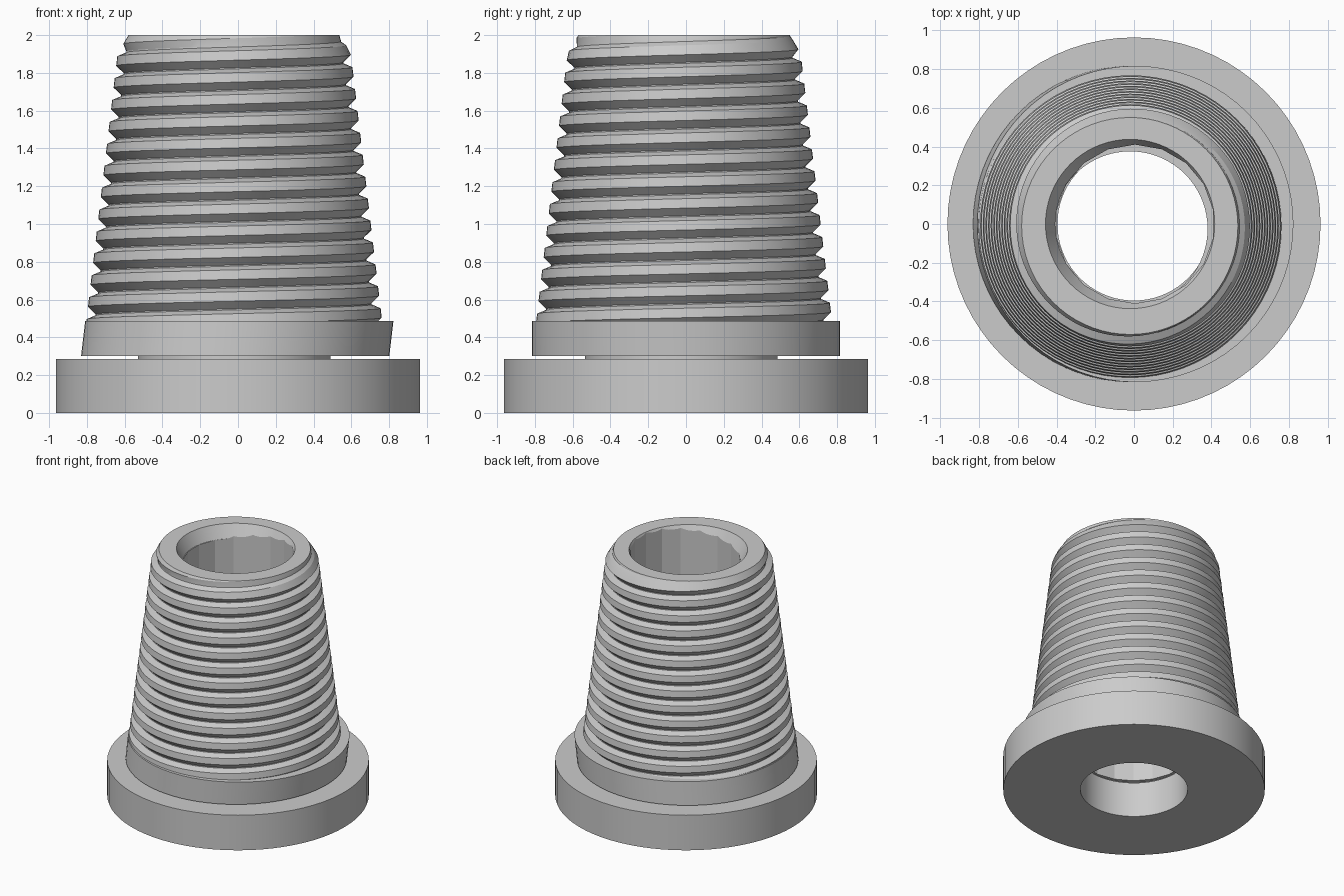
import bpy, bmesh
from math import sin, cos, tau
from mathutils import Vector

default = bpy.data.objects.get("Cube")
if default:
    bpy.data.objects.remove(default, do_unlink=True)

GREY = (0.6, 0.6, 0.6, 1)
grey = bpy.data.materials.new("plain grey")
grey.use_nodes = True
grey.diffuse_color = GREY
grey.node_tree.nodes["Principled BSDF"].inputs["Base Color"].default_value = GREY

SIDES = 72
PITCH = 0.116
CENTRE = Vector((-0.02, -0.01, 0))


def make_object(name, bm):
    bmesh.ops.recalc_face_normals(bm, faces=bm.faces[:])
    mesh = bpy.data.meshes.new(name)
    bm.to_mesh(mesh)
    bm.free()
    mesh.materials.append(grey)
    obj = bpy.data.objects.new(name, mesh)
    bpy.context.collection.objects.link(obj)
    return obj


def smooth(obj):
    bpy.ops.object.select_all(action='DESELECT')
    obj.select_set(True)
    bpy.context.view_layer.objects.active = obj
    bpy.ops.object.shade_smooth_by_angle(angle=0.25)


def ring(name, inner, outer, low, high, shift_low=(0, 0), shift_high=(0, 0)):
    """Tube with a rectangular section whose ends may be shifted sideways."""
    bm = bmesh.new()
    loops = []
    for r, z, (sx, sy) in ((inner, low, shift_low), (outer, low, shift_low),
                           (outer, high, shift_high), (inner, high, shift_high)):
        loops.append([bm.verts.new((sx + r * cos(tau * i / SIDES),
                                    sy + r * sin(tau * i / SIDES), z))
                      for i in range(SIDES)])
    for k in range(4):
        a, b = loops[k], loops[(k + 1) % 4]
        for i in range(SIDES):
            j = (i + 1) % SIDES
            bm.faces.new((a[i], a[j], b[j], b[i]))
    obj = make_object(name, bm)
    smooth(obj)
    return obj


def cutter(name, sides, r_low, r_high, low, high, x):
    bm = bmesh.new()
    bmesh.ops.create_cone(bm, cap_ends=True, segments=sides, radius1=r_low,
                          radius2=r_high, depth=high - low)
    bmesh.ops.translate(bm, verts=bm.verts[:], vec=(x, 0, (low + high) / 2))
    obj = make_object(name, bm)
    obj.hide_render = True
    return obj


def thread_radius(z, crest):
    r = 0.84 - 0.117 * z - (0 if crest else 0.045)
    return min(r, 0.56 + 0.6 * (2 - z))  # chamfered tip


# Flange, neck and tilted collar
ring("base_flange", 0.395, 0.963, 0, 0.285)
ring("neck", 0.4, 0.51, 0.28, 0.32, (-0.02, -0.025), (-0.02, -0.025))
ring("collar", 0.5, 0.816, 0.30, 0.487, (-0.015, 0), (0.007, 0))

# Tapered body with a right-handed helical thread
section = ((-0.02, False), (0.02, True), (0.07, True), (0.09, False))
start = 1.354 - PITCH / 2 - 10 * PITCH
bm = bmesh.new()
columns = []
for i in range(SIDES + 1):
    a = tau * i / SIDES
    column = []
    for turn in range(18):
        for dz, crest in section:
            z = start + PITCH * (turn + i / SIDES) + dz
            r = thread_radius(z, crest)
            column.append(bm.verts.new(CENTRE + Vector((r * cos(a), r * sin(a), z))))
    columns.append(column)
for a, b in zip(columns, columns[1:]):
    for k in range(len(a) - 1):
        bm.faces.new((a[k], b[k], b[k + 1], a[k + 1]))
bmesh.ops.remove_doubles(bm, verts=bm.verts[:], dist=0.0001)
for z, normal in ((0.31, -1), (2.0, 1)):
    bmesh.ops.bisect_plane(bm, geom=bm.verts[:] + bm.edges[:] + bm.faces[:],
                           plane_co=(0, 0, z), plane_no=(0, 0, normal),
                           clear_outer=True)
    bmesh.ops.holes_fill(bm, edges=[e for e in bm.edges if e.is_boundary
                         and all(abs(v.co.z - z) < 0.001 for v in e.verts)])
body = make_object("threaded_body", bm)

# Faceted bore and its countersunk mouth
bpy.context.view_layer.objects.active = body
for tool in (cutter("bore_cutter", 18, 0.41, 0.41, 0.2, 2.1, 0.005),
             cutter("mouth_cutter", SIDES, 0.387, 0.487, 1.9, 2.1, -0.02)):
    cut = body.modifiers.new("cut", 'BOOLEAN')
    cut.operation = 'DIFFERENCE'
    cut.solver = 'EXACT'
    cut.object = tool
    bpy.ops.object.modifier_apply(modifier=cut.name)
    bpy.data.objects.remove(tool, do_unlink=True)
smooth(body)
